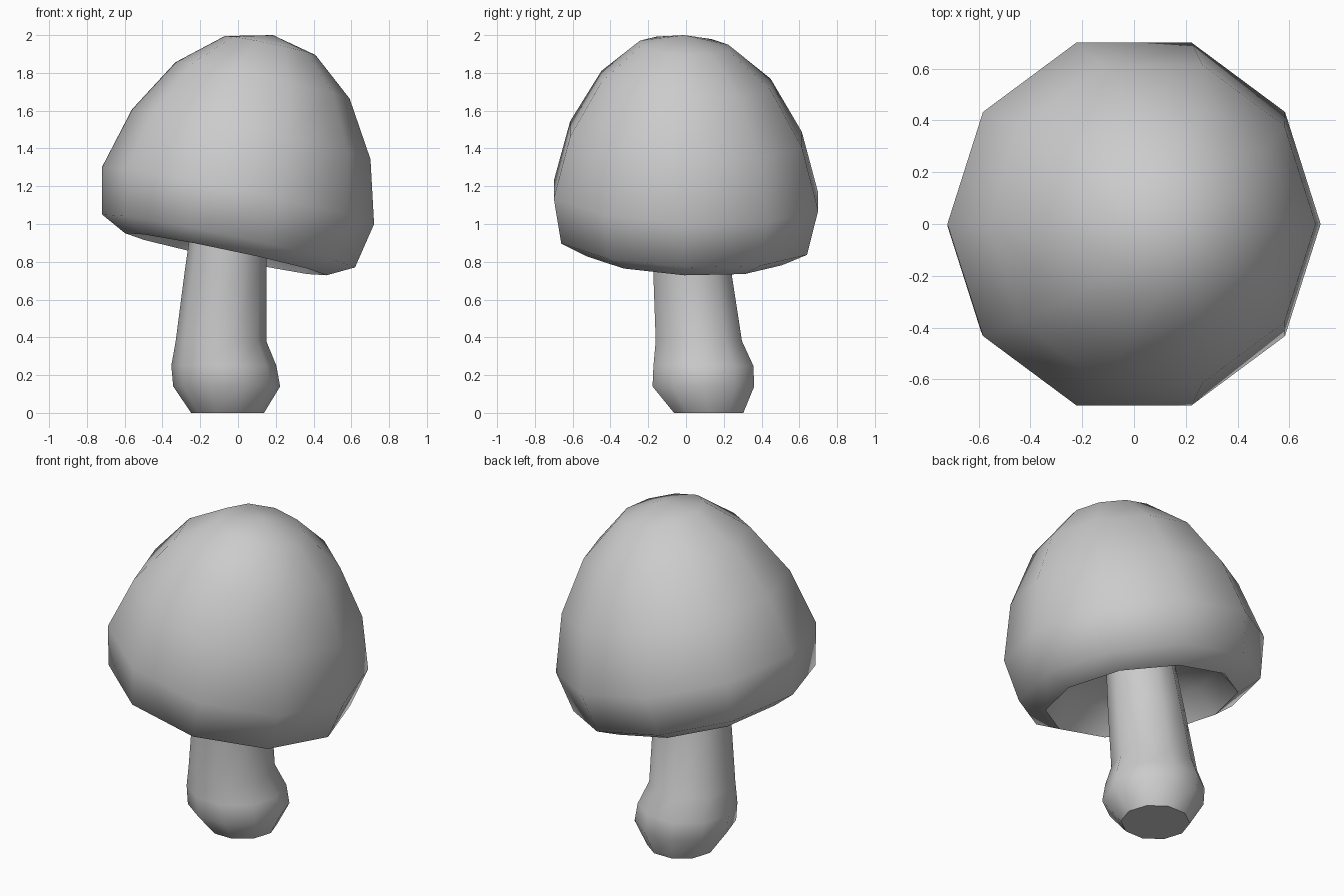
import bpy, bmesh, math
from mathutils import Vector

if "Cube" in bpy.data.objects:
    bpy.data.objects.remove(bpy.data.objects["Cube"])

SIDES = 10


def loft(name, rings, u, v, start=None, end=None, angle=55):
    """Skin ten-sided rings (x, y, z, radius); ends get a pole point or a flat face."""
    bm = bmesh.new()
    loops = []
    for x, y, z, r in rings:
        c = Vector((x, y, z))
        loop = []
        for i in range(SIDES):
            a = 2 * math.pi * i / SIDES
            loop.append(bm.verts.new(c + r * (math.cos(a) * u + math.sin(a) * v)))
        loops.append(loop)
    for lo, hi in zip(loops, loops[1:]):
        for i in range(SIDES):
            j = (i + 1) % SIDES
            bm.faces.new((lo[i], lo[j], hi[j], hi[i]))
    for loop, pole in ((loops[0], start), (loops[-1], end)):
        if pole is None:
            bm.faces.new(loop)
        else:
            p = bm.verts.new(pole)
            for i in range(SIDES):
                bm.faces.new((loop[i], loop[(i + 1) % SIDES], p))
    bmesh.ops.recalc_face_normals(bm, faces=bm.faces)
    mesh = bpy.data.meshes.new(name)
    bm.to_mesh(mesh)
    bm.free()
    ob = bpy.data.objects.new(name, mesh)
    bpy.context.collection.objects.link(ob)
    bpy.ops.object.select_all(action='DESELECT')
    ob.select_set(True)
    bpy.context.view_layer.objects.active = ob
    bpy.ops.object.shade_smooth_by_angle(angle=math.radians(angle))
    return ob


# Stem: leaning, with a bulb near the foot; its top is hidden inside the cap
stem_rings = [
    (-0.055, 0.12, 0.00, 0.193),
    (-0.06, 0.092, 0.14, 0.283),
    (-0.075, 0.092, 0.25, 0.278),
    (-0.09, 0.068, 0.38, 0.24),
    (-0.065, 0.033, 0.75, 0.217),
    (-0.04, 0.00, 1.12, 0.19),
]
loft("stem", stem_rings, Vector((1, 0, 0)), Vector((0, 1, 0)), angle=50)

# Cap: tilted dome with a turned-in rim and a hollow underside
tilt = math.radians(11.8)
u = Vector((math.cos(tilt), 0, -math.sin(tilt)))
v = Vector((0, 1, -0.046))
cap_rings = [
    (-0.035, -0.01, 0.98, 0.45),
    (-0.065, -0.01, 0.84, 0.545),
    (-0.05, -0.01, 0.91, 0.684),
    (0.00, 0.00, 1.15, 0.736),
    (0.07, 0.00, 1.475, 0.645),
    (0.13, 0.00, 1.76, 0.471),
    (0.17, -0.01, 1.945, 0.245),
]
loft("cap", cap_rings, u, v, start=(-0.01, -0.01, 1.10), end=(0.185, -0.01, 2.0), angle=60)
